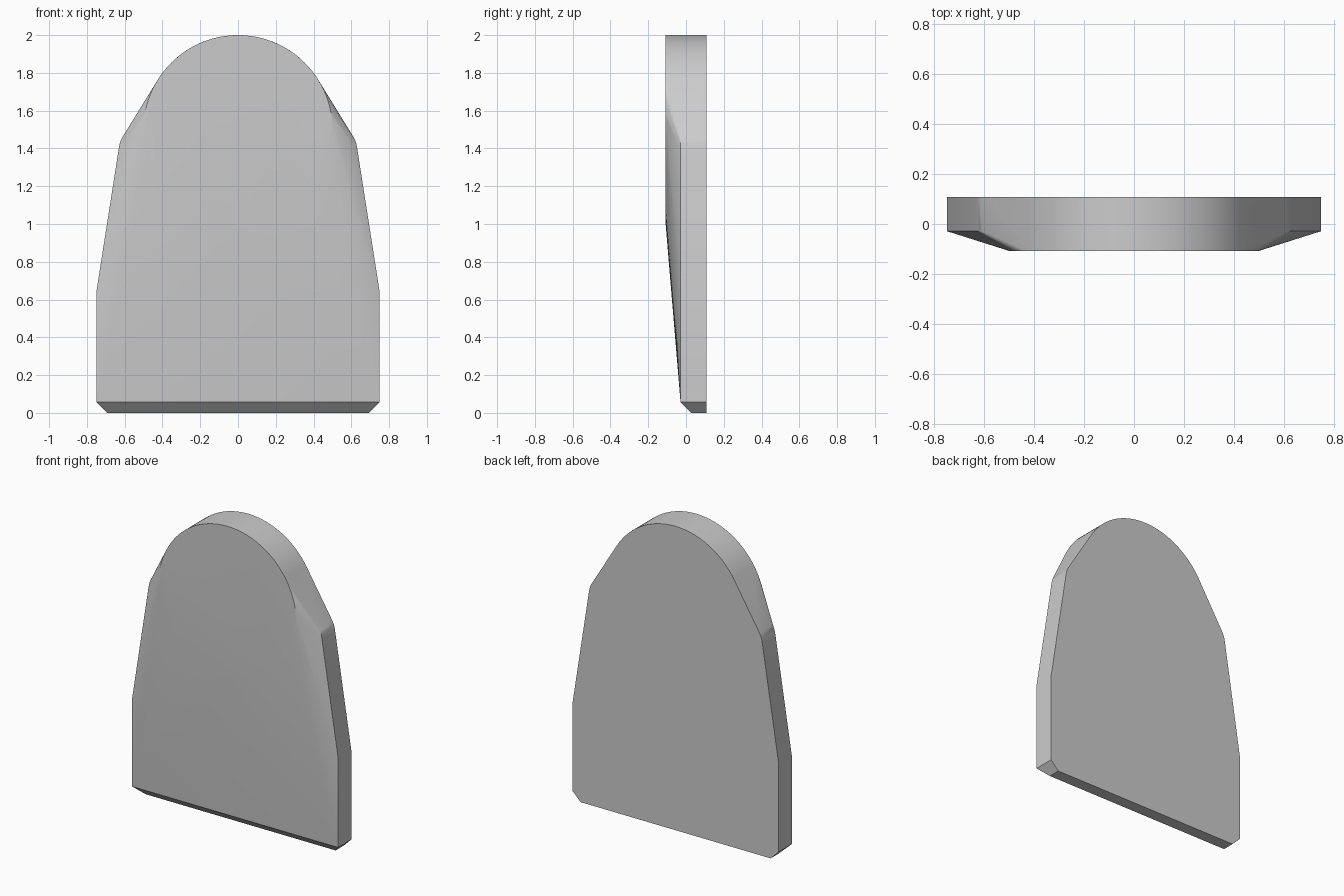
import bpy
import bmesh
from math import sin, cos, pi, radians

cube = bpy.data.objects.get("Cube")
if cube:
    bpy.data.objects.remove(cube, do_unlink=True)

BACK, RIM, FRONT = 0.108, -0.029, -0.108
RADIUS, CENTRE_Z = 0.5, 1.5
SEGMENTS = 96


def arc(start, end, count):
    """Points (x, z) on the arch circle."""
    angles = [start + (end - start) * i / count for i in range(count + 1)]
    return [(RADIUS * cos(a), CENTRE_Z + RADIUS * sin(a)) for a in angles]


# Half outline: rounded shoulder, tapering side, straight foot
side = [(0.608, 1.466), (0.62, 1.444), (0.627, 1.422), (0.632, 1.395),
        (0.75, 0.64), (0.75, 0.057)]
foot = (0.692, 0)

points = []
# Round raised front and arched back edge
points += [(x, FRONT, z) for x, z in arc(0, 2 * pi, SEGMENTS)[:-1]]
points += [(x, BACK, z) for x, z in arc(radians(32), radians(148), 32)]
# Sides and chamfered base, mirrored left and right
for sign in (-1, 1):
    for x, z in side:
        points += [(sign * x, RIM, z), (sign * x, BACK, z)]
    points += [(sign * foot[0], 0.028, foot[1]), (sign * foot[0], BACK, foot[1])]

# Wrap one convex slab around the profiles
bm = bmesh.new()
verts = [bm.verts.new(p) for p in points]
bmesh.ops.convex_hull(bm, input=verts)
loose = [v for v in bm.verts if not v.link_faces]
bmesh.ops.delete(bm, geom=loose, context='VERTS')
bmesh.ops.dissolve_limit(bm, angle_limit=radians(0.3),
                         verts=bm.verts[:], edges=bm.edges[:])
bmesh.ops.recalc_face_normals(bm, faces=bm.faces[:])
mesh = bpy.data.meshes.new("arched_slab")
bm.to_mesh(mesh)
bm.free()

slab = bpy.data.objects.new("arched_slab", mesh)
bpy.context.collection.objects.link(slab)

# Plain grey
grey = bpy.data.materials.new("light_grey")
grey.use_nodes = True
colour = (0.6, 0.6, 0.6, 1)
grey.diffuse_color = colour
grey.node_tree.nodes["Principled BSDF"].inputs["Base Color"].default_value = colour
mesh.materials.append(grey)

# Soft front, sharp rim
bpy.ops.object.select_all(action='DESELECT')
slab.select_set(True)
bpy.context.view_layer.objects.active = slab
bpy.ops.object.shade_smooth_by_angle(angle=radians(30))
